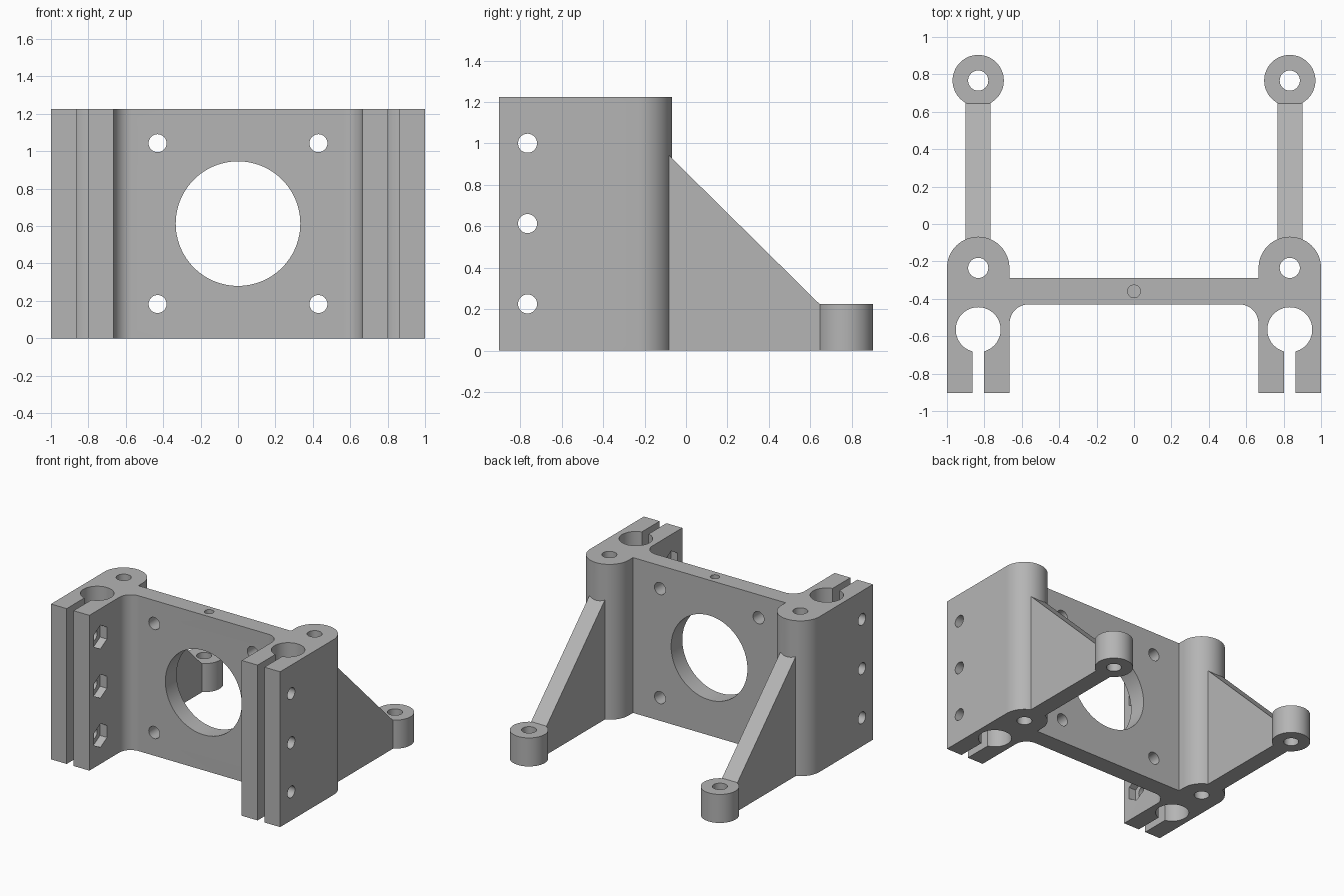
import bpy, bmesh
from math import pi, cos, sin, radians, asin
from mathutils import Matrix, Vector

cube = bpy.data.objects.get("Cube")
if cube:
    bpy.data.objects.remove(cube, do_unlink=True)

grey = bpy.data.materials.new("plain grey")
grey.use_nodes = True
colour = (0.46, 0.46, 0.46, 1)
grey.diffuse_color = colour
grey.node_tree.nodes["Principled BSDF"].inputs["Base Color"].default_value = colour

HEIGHT = 1.225
MID = 0.613          # height of the motor axis
ARM = 0.833          # x of the rods and pillars
FRONT, INNER = -0.903, 0.665
FOOT_Y, FOOT_H = 0.767, 0.225
PILLAR_Y, ROD_Y = -0.235, -0.565


def arc(cx, cy, r, start, end, n):
    steps = [radians(start + (end - start) * i / n) for i in range(n + 1)]
    return [(cx + r * cos(a), cy + r * sin(a)) for a in steps]


def make_object(name, bm):
    bmesh.ops.recalc_face_normals(bm, faces=bm.faces[:])
    mesh = bpy.data.meshes.new(name)
    bm.to_mesh(mesh)
    bm.free()
    mesh.materials.append(grey)
    obj = bpy.data.objects.new(name, mesh)
    bpy.context.collection.objects.link(obj)
    return obj


def prism(name, points, vector):
    """Closed outline of 3D points swept along a vector."""
    bm = bmesh.new()
    face = bm.faces.new([bm.verts.new(p) for p in points])
    swept = bmesh.ops.extrude_face_region(bm, geom=[face])["geom"]
    moved = [g for g in swept if isinstance(g, bmesh.types.BMVert)]
    bmesh.ops.translate(bm, verts=moved, vec=Vector(vector))
    return make_object(name, bm)


def cylinder(name, centre, r, length, axis="Z", sides=64):
    bm = bmesh.new()
    turn = {"X": Matrix.Rotation(pi / 2, 4, "Y"),
            "Y": Matrix.Rotation(pi / 2, 4, "X"), "Z": Matrix()}[axis]
    # start vertex lies on local x so hexagons point upward when turned to X
    ring = [turn @ Vector((x, y, -length / 2)) + Vector(centre)
            for x, y in arc(0, 0, r, 0, 360, sides)[:-1]]
    bm.free()
    return prism(name, ring, turn @ Vector((0, 0, length)))


def combine(target, tool, operation="DIFFERENCE"):
    mod = target.modifiers.new(operation.lower(), "BOOLEAN")
    mod.operation, mod.solver, mod.object = operation, "EXACT", tool
    bpy.context.view_layer.objects.active = target
    bpy.ops.object.modifier_apply(modifier=mod.name)
    bpy.data.objects.remove(tool, do_unlink=True)


# Plate, clamp arms and pillars as one mirrored outline with keyhole clamps
slot = 0.03
gap = math_gap = 180 / pi * asin(slot / 0.12)
half = arc(INNER - 0.1, -0.53, 0.1, 90, 0, 16)
half += [(INNER, FRONT), (ARM - slot, FRONT)]
half += arc(ARM, ROD_Y, 0.12, -90 - gap, -450 + gap, 56)
half += [(ARM + slot, FRONT), (1, FRONT)]
half += arc(ARM, PILLAR_Y, 0.167, 0, 180, 40)
half += [(ARM - 0.167, -0.29)]
outline = half + [(-x, y) for x, y in reversed(half)]
bracket = prism("bracket", [(x, y, 0) for x, y in outline], (0, 0, HEIGHT))

# Sloping ribs and round feet
for side in (-1, 1):
    rib_outline = [(-0.2, 0), (0.69, 0), (0.69, 0.18), (-0.085, 0.945), (-0.2, 0.945)]
    rib = prism("rib", [(side * ARM - 0.067, y, z) for y, z in rib_outline],
                (0.134, 0, 0))
    combine(bracket, rib, "UNION")
    foot = cylinder("foot", (side * ARM, FOOT_Y, FOOT_H / 2), 0.137, FOOT_H)
    combine(bracket, foot, "UNION")

# Motor opening and set screw hole from the top edge
combine(bracket, cylinder("motor_hole", (0, -0.36, MID), 0.333, 0.4, "Y", 96))
combine(bracket, cylinder("set_screw_hole", (0, -0.36, HEIGHT - 0.15), 0.034, 0.4, sides=32))

for side in (-1, 1):
    # Vertical screw holes through pillars and feet
    for y in (PILLAR_Y, FOOT_Y):
        combine(bracket, cylinder("screw_hole", (side * ARM, y, MID), 0.054, 2, sides=40))
    # Motor screw holes
    for z in (MID - 0.43, MID + 0.43):
        combine(bracket, cylinder("motor_screw", (side * 0.43, -0.36, z), 0.048, 0.4, "Y", 40))
    # Clamp screw holes with hexagonal nut pockets on the inner faces
    for z in (MID - 0.388, MID, MID + 0.388):
        combine(bracket, cylinder("clamp_screw", (side * ARM, -0.765, z), 0.046, 0.6, "X", 40))
        combine(bracket, cylinder("nut_pocket", (side * INNER, -0.765, z), 0.094, 0.12, "X", 6))

bpy.ops.object.select_all(action="DESELECT")
bracket.select_set(True)
bpy.context.view_layer.objects.active = bracket
bpy.ops.object.shade_smooth_by_angle(angle=radians(25))
